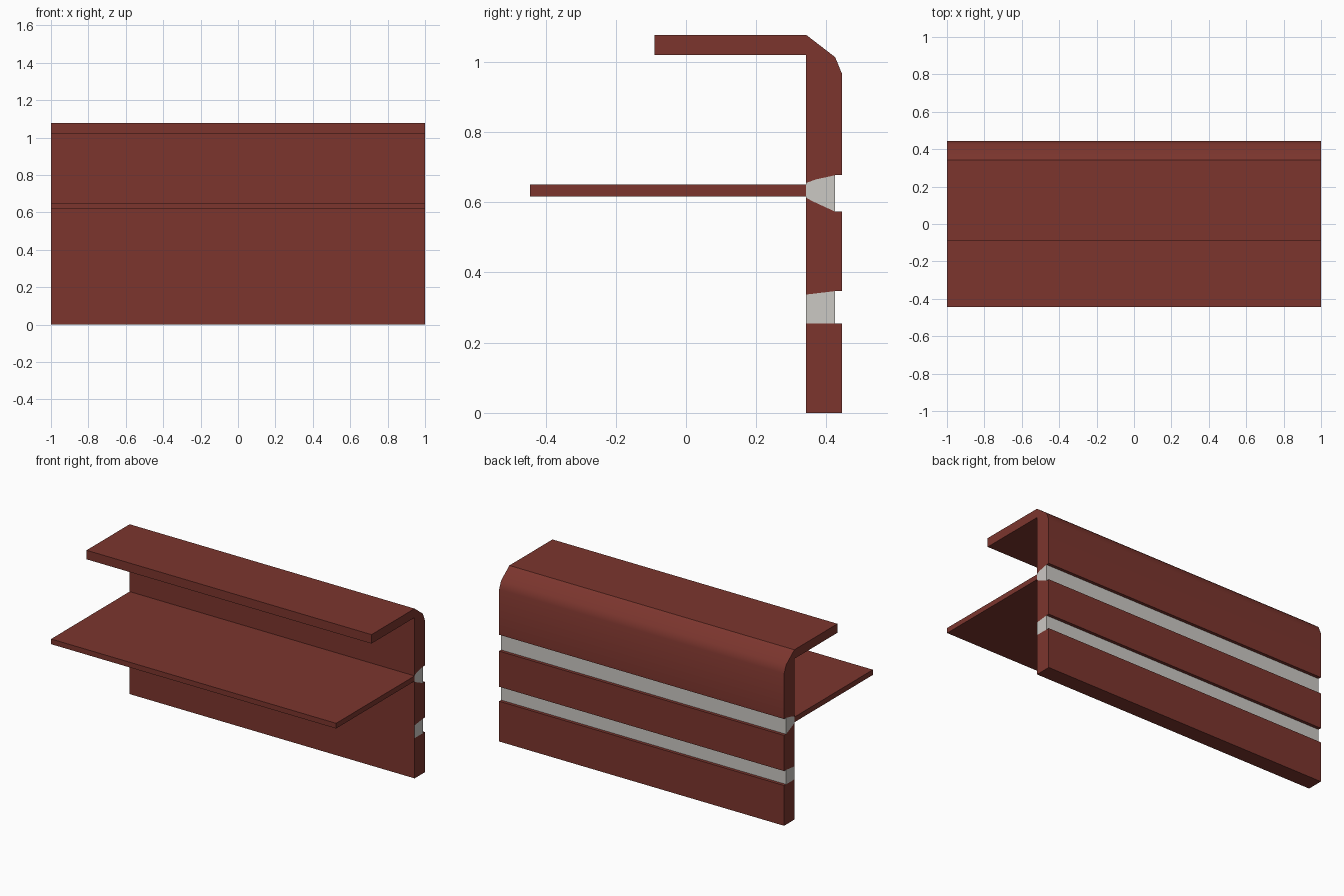
import bpy, bmesh, math

if "Cube" in bpy.data.objects:
    bpy.data.objects.remove(bpy.data.objects["Cube"])


def material(name, rgb):
    m = bpy.data.materials.new(name)
    m.diffuse_color = (*rgb, 1)
    m.use_nodes = True
    m.node_tree.nodes["Principled BSDF"].inputs["Base Color"].default_value = m.diffuse_color
    return m


BROWN = material("red brown", (0.20, 0.036, 0.027))
GREY = material("light grey", (0.60, 0.58, 0.55))
FRONT, GROOVE, BACK = 0.342, 0.425, 0.445   # wall depths along y


def extrude_profile(name, pts, grey=False):
    """Extrude a (y, z) profile along x from -1 to 1."""
    bm = bmesh.new()
    face = bm.faces.new([bm.verts.new((-1, y, z)) for y, z in pts])
    res = bmesh.ops.extrude_face_region(bm, geom=[face])
    moved = [v for v in res["geom"] if isinstance(v, bmesh.types.BMVert)]
    bmesh.ops.translate(bm, verts=moved, vec=(2, 0, 0))
    bmesh.ops.recalc_face_normals(bm, faces=bm.faces)
    bm.normal_update()
    if grey:  # the side facing the seat stays brown
        for f in bm.faces:
            f.material_index = 0 if f.normal.y < -0.9 else 1
    me = bpy.data.meshes.new(name)
    bm.to_mesh(me)
    bm.free()
    me.materials.append(BROWN)
    me.materials.append(GREY)
    ob = bpy.data.objects.new(name, me)
    bpy.context.collection.objects.link(ob)
    return ob


# Slanted boundaries between wall panels and strips, front to back
low_bottom = [(FRONT, 0.255), (GROOVE, 0.255)]
low_top = [(FRONT, 0.337), (GROOVE, 0.347)]
up_bottom = [(FRONT, 0.613), (0.36, 0.603), (GROOVE, 0.573)]
up_top = [(FRONT, 0.655), (0.37, 0.665), (GROOVE, 0.677)]

# Wall panels
extrude_profile("lower_wall", [(FRONT, 0), *low_bottom, (BACK, 0.255), (BACK, 0)])
extrude_profile("middle_wall", [*low_top, (BACK, 0.347), (BACK, 0.573), *up_bottom[::-1]])

# Upper wall with rounded back corner and top ledge
upper = extrude_profile("upper_wall_and_ledge", [
    (-0.09, 1.02), (FRONT, 1.02), *up_top, (BACK, 0.677), (BACK, 0.964),
    (GROOVE, 1.013), (FRONT, 1.077), (-0.09, 1.077)])

# Recessed grey strips
extrude_profile("lower_strip", low_bottom + low_top[::-1], grey=True)
extrude_profile("upper_strip", up_bottom + up_top[::-1], grey=True)

# Seat board
extrude_profile("seat", [(-0.445, 0.617), (FRONT, 0.617), (FRONT, 0.65), (-0.445, 0.65)])

bpy.context.view_layer.objects.active = upper
upper.select_set(True)
bpy.ops.object.shade_smooth_by_angle(angle=math.radians(35))
